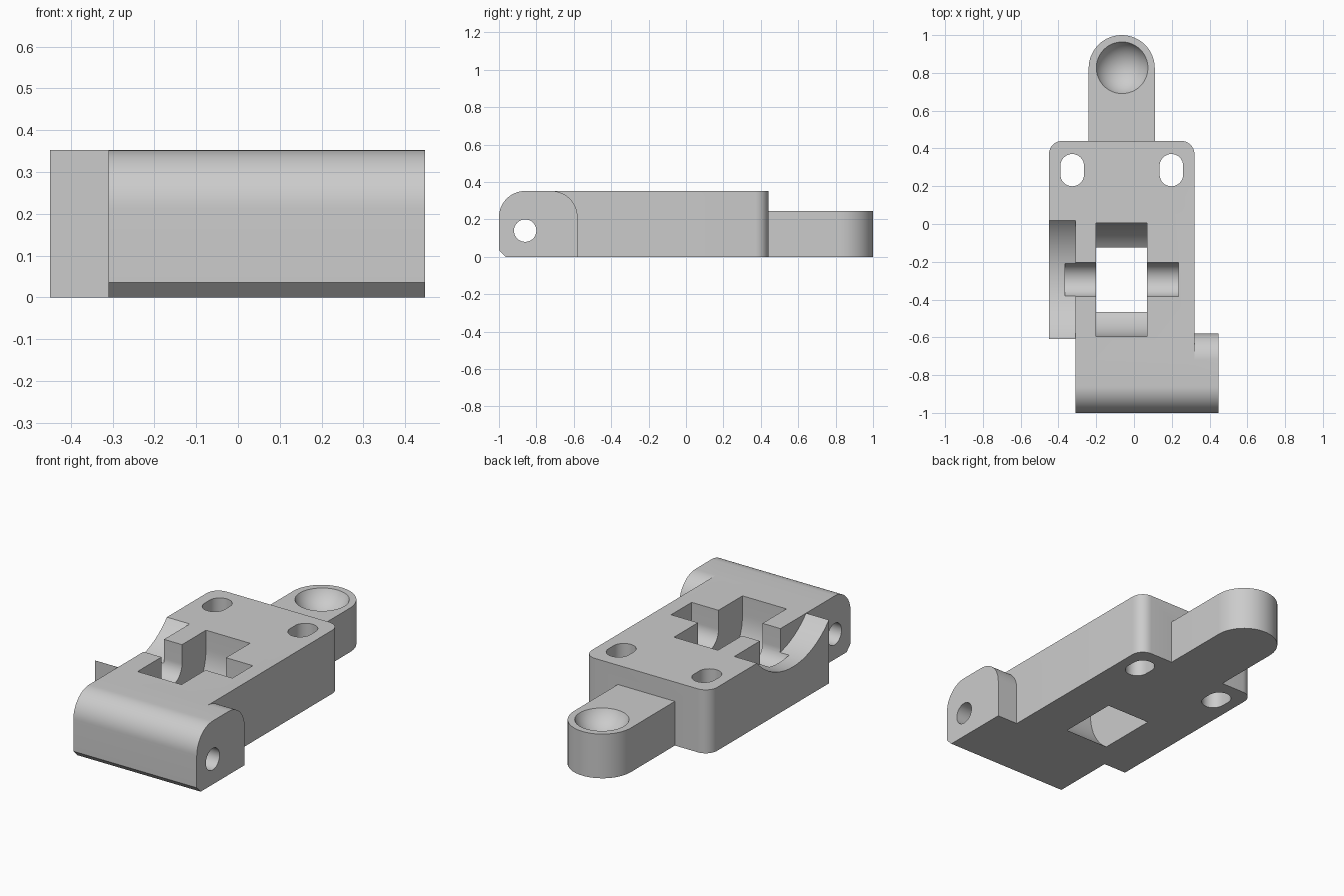
import bpy, bmesh
from math import cos, sin, radians, pi
from mathutils import Vector, Matrix

old = bpy.data.objects.get("Cube")
if old:
    bpy.data.objects.remove(old, do_unlink=True)

grey = bpy.data.materials.new("light_grey")
grey.use_nodes = True
grey.diffuse_color = (0.6, 0.6, 0.6, 1)
grey.node_tree.nodes["Principled BSDF"].inputs["Base Color"].default_value = (0.6, 0.6, 0.6, 1)

TOP = 0.352        # height of the main block
AXLE_Y = -0.295    # centre of the wheel window


def arc(cx, cy, r, start, end, n=16):
    angles = [radians(start + (end - start) * i / n) for i in range(n + 1)]
    return [(cx + r * cos(a), cy + r * sin(a)) for a in angles]


def finish(bm, name):
    bmesh.ops.recalc_face_normals(bm, faces=bm.faces)
    mesh = bpy.data.meshes.new(name)
    bm.to_mesh(mesh)
    bm.free()
    mesh.materials.append(grey)
    obj = bpy.data.objects.new(name, mesh)
    bpy.context.collection.objects.link(obj)
    return obj


def prism(name, outline, axis, lo, hi):
    """Extrude a 2D outline along x (outline in y, z) or z (outline in x, y)."""
    bm = bmesh.new()
    place = (lambda p: (lo, p[0], p[1])) if axis == "x" else (lambda p: (p[0], p[1], lo))
    face = bm.faces.new([bm.verts.new(place(p)) for p in outline])
    moved = bmesh.ops.extrude_face_region(bm, geom=[face])["geom"]
    step = Vector((hi - lo, 0, 0)) if axis == "x" else Vector((0, 0, hi - lo))
    bmesh.ops.translate(bm, vec=step, verts=[g for g in moved if isinstance(g, bmesh.types.BMVert)])
    return finish(bm, name)


def trough(name, cz, r, lo, hi):
    """Round-bottomed cutter, open at the top, lying along x."""
    outline = arc(AXLE_Y, cz, r, 180, 360, 32) + [(AXLE_Y + r, 0.6), (AXLE_Y - r, 0.6)]
    return prism(name, outline, "x", lo, hi)


def combine(target, tool, operation):
    mod = target.modifiers.new(tool.name, "BOOLEAN")
    mod.operation = operation
    mod.solver = "EXACT"
    mod.object = tool
    with bpy.context.temp_override(object=target, active_object=target, selected_objects=[target]):
        bpy.ops.object.modifier_apply(modifier=mod.name)
    bpy.data.objects.remove(tool, do_unlink=True)


# Main block with rounded rear corners
r = 0.07
block = prism("mounting_block",
              [(-0.45, -0.61), (-0.31, -0.61), (-0.31, -0.75), (0.32, -0.75)]
              + arc(0.32 - r, 0.44 - r, r, 0, 90, 8)
              + arc(-0.45 + r, 0.44 - r, r, 90, 180, 8), "z", 0, TOP)

# Hinge barrel across the front, rounded on top
r = 0.14
hinge = prism("hinge_barrel",
              [(-0.965, 0), (-0.58, 0)]
              + arc(-0.58 - r, TOP - r, r, 0, 90)
              + arc(-1 + r, TOP - r, r, 90, 180)
              + [(-1, 0.035)], "x", -0.31, 0.447)

# Rear tongue with a round end
tongue = prism("rear_tongue",
               [(-0.24, 0.4), (0.11, 0.4)] + arc(-0.065, 0.825, 0.175, 0, 180, 32),
               "z", 0, 0.245)

combine(block, hinge, "UNION")
combine(block, tongue, "UNION")

# Wheel window, axle pocket and side scoop
combine(block, trough("wheel_window", 0.247, 0.3, -0.2, 0.07), "DIFFERENCE")
combine(block, trough("axle_pocket", 0.247, 0.09, -0.365, 0.235), "DIFFERENCE")
scoop = prism("side_scoop", arc(AXLE_Y, 0.636, 0.424, 0, 360, 72)[:-1], "x", -0.6, -0.31)
combine(block, scoop, "DIFFERENCE")

# Hinge pin hole
pin = prism("pin_hole", arc(-0.86, 0.14, 0.06, 0, 360, 32)[:-1], "x", -0.6, 0.6)
combine(block, pin, "DIFFERENCE")

# Pair of screw slots
for x in (-0.327, 0.198):
    slot = prism("screw_slot", arc(x, 0.308, 0.0625, 0, 180) + arc(x, 0.262, 0.0625, 180, 360),
                 "z", -0.2, 0.6)
    combine(block, slot, "DIFFERENCE")

# Shallow bowl in the tongue
bm = bmesh.new()
bmesh.ops.create_uvsphere(bm, u_segments=48, v_segments=32, radius=0.149,
                          matrix=Matrix.Translation((-0.063, 0.827, 0.304)))
combine(block, finish(bm, "bowl"), "DIFFERENCE")

# Smooth the curved walls and keep the edges crisp
bpy.ops.object.select_all(action="DESELECT")
block.select_set(True)
bpy.context.view_layer.objects.active = block
bpy.ops.object.shade_smooth_by_angle(angle=radians(30))
